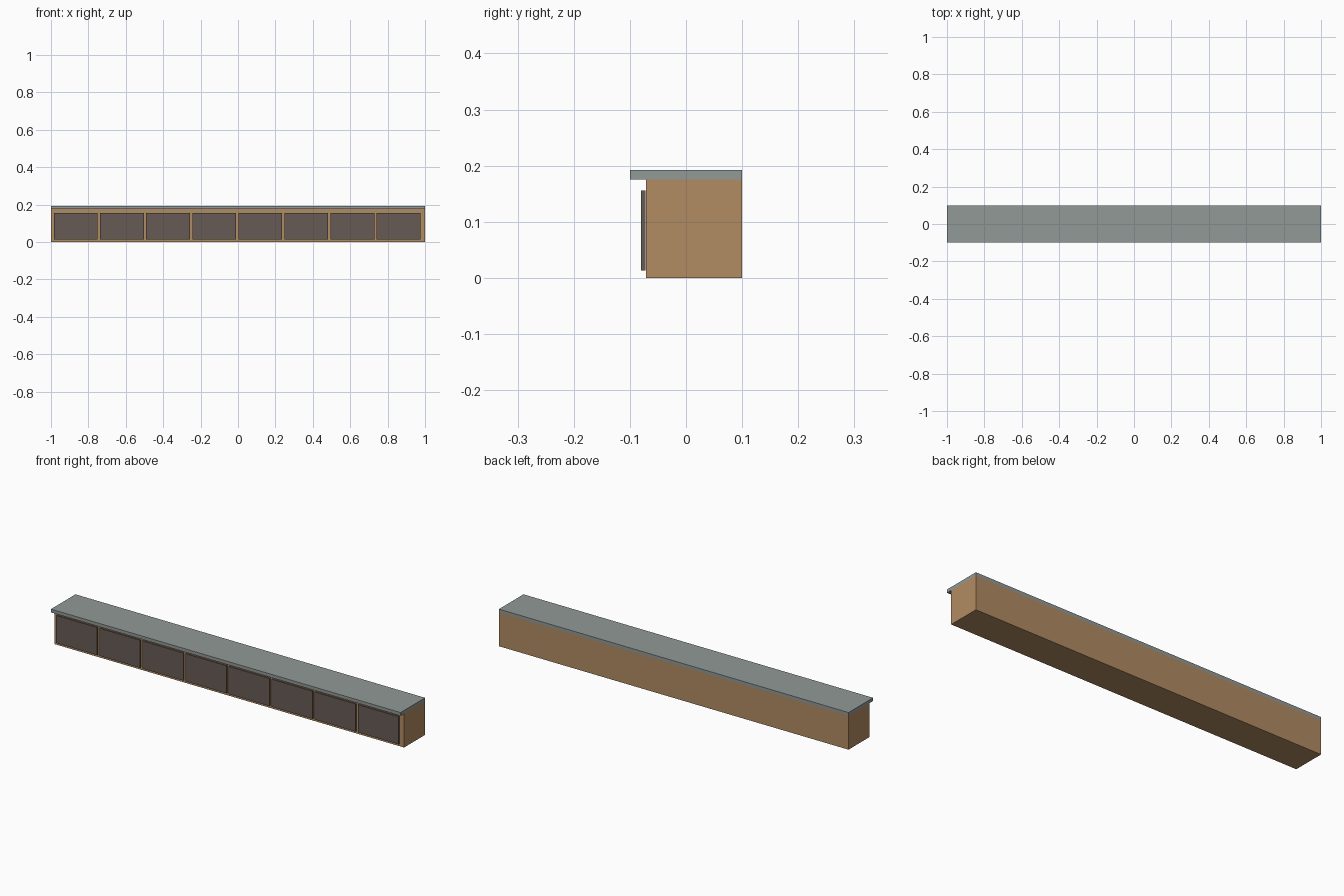
import bpy

if "Cube" in bpy.data.objects:
    bpy.data.objects.remove(bpy.data.objects["Cube"])


def material(name, rgb):
    mat = bpy.data.materials.new(name)
    mat.diffuse_color = (*rgb, 1)
    mat.use_nodes = True
    mat.node_tree.nodes["Principled BSDF"].inputs["Base Color"].default_value = mat.diffuse_color
    return mat


def box(name, lo, hi, mat):
    """Box spanning the two given corners."""
    centre = [(a + b) / 2 for a, b in zip(lo, hi)]
    bpy.ops.mesh.primitive_cube_add(size=1, location=centre)
    obj = bpy.context.object
    obj.name = name
    obj.scale = [b - a for a, b in zip(lo, hi)]
    bpy.ops.object.transform_apply(location=False, rotation=False, scale=True)
    obj.data.materials.append(mat)
    return obj


wood = material("wood", (0.44, 0.262, 0.124))
stone = material("stone", (0.284, 0.319, 0.305))
dark = material("dark_panel", (0.136, 0.105, 0.091))

# Long cabinet body, flush with the worktop at the back and ends
box("cabinet_body", (-1, -0.071, 0), (1, 0.1, 0.175), wood)

# Worktop overhanging the front
box("worktop", (-1, -0.1, 0.175), (1, 0.1, 0.192), stone)

# Row of eight thin door panels standing just off the front
DOORS, START, PITCH, WIDTH = 8, -0.984, 0.2465, 0.234
for i in range(DOORS):
    x = START + i * PITCH
    box(f"door_panel_{i + 1}", (x, -0.08, 0.013), (x + WIDTH, -0.0725, 0.156), dark)
